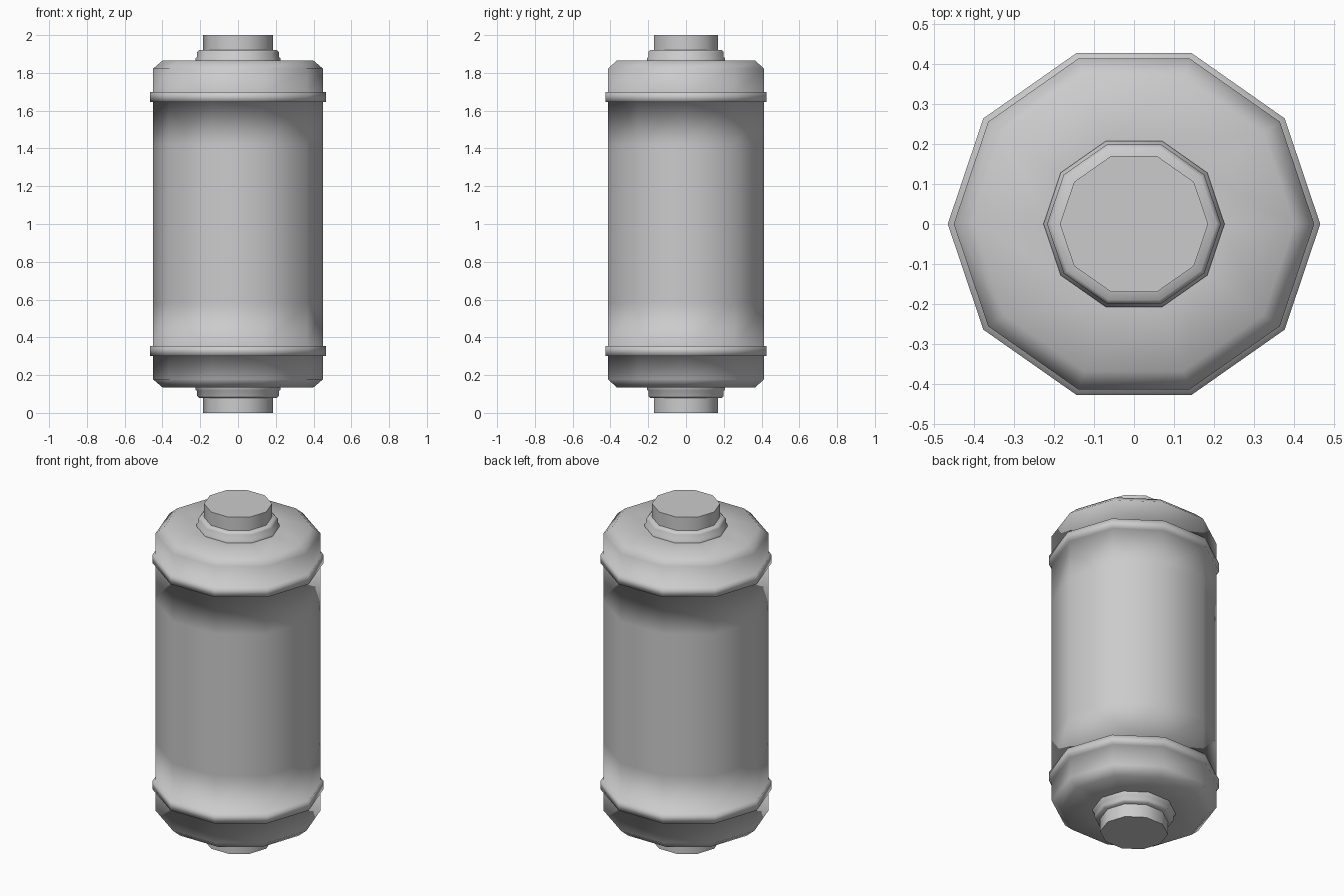
import bpy, bmesh
from math import cos, sin, pi, radians

if "Cube" in bpy.data.objects:
    bpy.data.objects.remove(bpy.data.objects["Cube"])

SIDES = 10
Y_SCALE = 0.965   # the decagon is slightly flattened front to back


def lathe(name, profile, angle):
    """Ten-sided turned solid from (radius, z) points listed bottom to top."""
    bm = bmesh.new()
    rings = []
    for r, z in profile:
        rings.append([bm.verts.new((r * cos(2 * pi * i / SIDES),
                                    r * sin(2 * pi * i / SIDES) * Y_SCALE, z))
                      for i in range(SIDES)])
    for a, b in zip(rings, rings[1:]):
        for i in range(SIDES):
            j = (i + 1) % SIDES
            bm.faces.new((a[i], a[j], b[j], b[i]))
    bm.faces.new(rings[0][::-1])
    bm.faces.new(rings[-1])
    mesh = bpy.data.meshes.new(name)
    bm.to_mesh(mesh)
    bm.free()
    ob = bpy.data.objects.new(name, mesh)
    bpy.context.collection.objects.link(ob)
    bpy.ops.object.select_all(action='DESELECT')
    ob.select_set(True)
    bpy.context.view_layer.objects.active = ob
    bpy.ops.object.shade_smooth_by_angle(angle=radians(angle))
    return ob


def flip(profile):
    """Mirror a profile about mid height, keeping bottom-to-top order."""
    return [(r, 2 - z) for r, z in reversed(profile)]


# Main canister: chamfered cap, raised collar and long body
lower = [(0.22, 0.135), (0.40, 0.135), (0.45, 0.178), (0.45, 0.302),
         (0.465, 0.302), (0.465, 0.354), (0.45, 0.354), (0.45, 0.58)]
lathe("canister_body", lower + flip(lower), 100)

# Stepped terminal flanges at both ends
flange = [(0.16, 0.079), (0.206, 0.079), (0.217, 0.09), (0.217, 0.116),
          (0.226, 0.124), (0.226, 0.14)]
lathe("bottom_flange", flange, 60)
lathe("top_flange", flip(flange), 60)

# Terminal pins
pin = [(0.185, 0.0), (0.185, 0.085)]
lathe("bottom_pin", pin, 50)
lathe("top_pin", flip(pin), 50)
